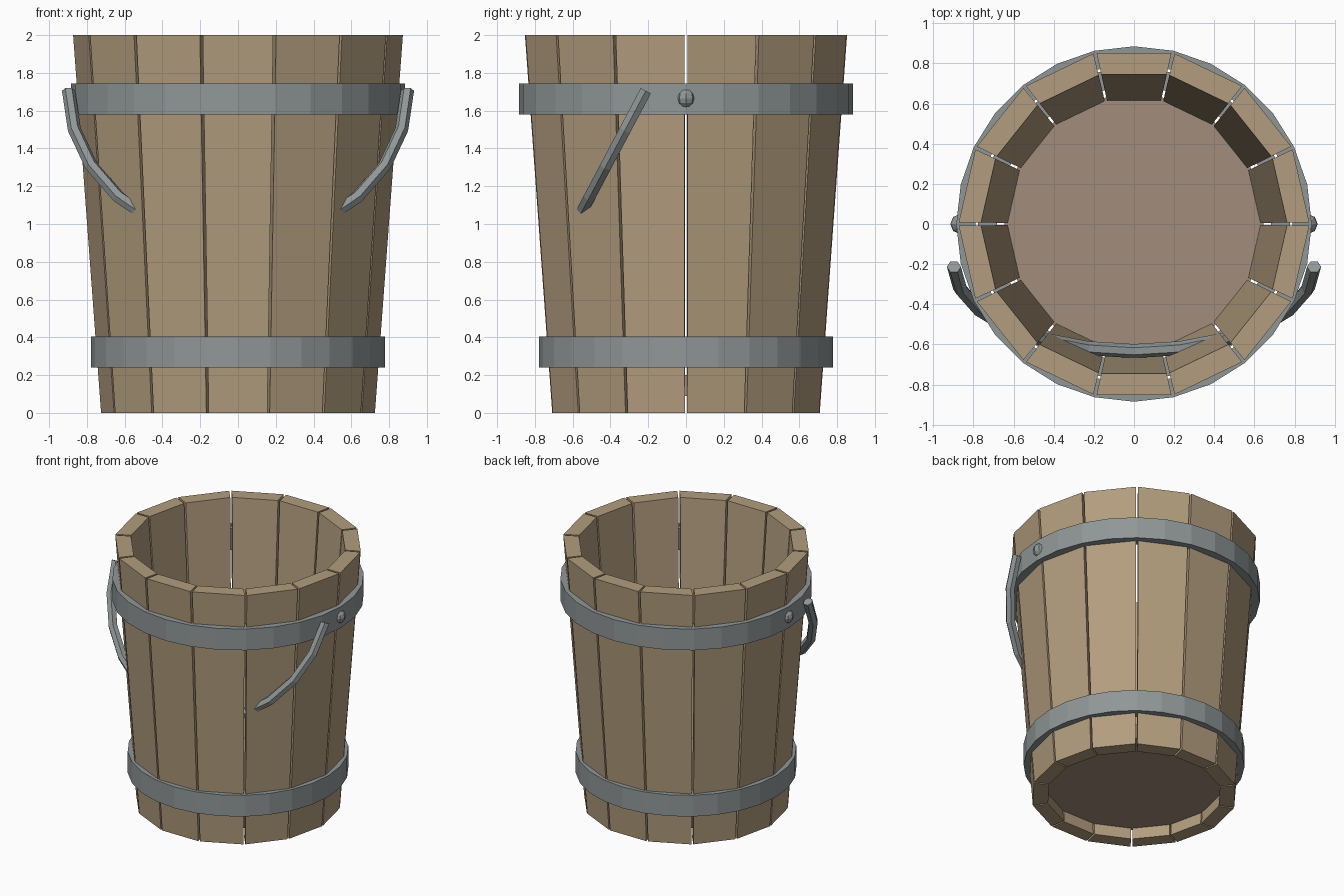
import bpy, bmesh, math
from mathutils import Vector

if "Cube" in bpy.data.objects:
    bpy.data.objects.remove(bpy.data.objects["Cube"])

N = 14                       # staves
STEP = 2 * math.pi / N
GAP = 0.009                  # half gap between staves, radians


def material(name, rgb):
    m = bpy.data.materials.new(name)
    m.diffuse_color = (*rgb, 1)
    m.use_nodes = True
    m.node_tree.nodes["Principled BSDF"].inputs["Base Color"].default_value = m.diffuse_color
    return m


wood = material("wood", (0.45, 0.34, 0.21))
floor_wood = material("floor_wood", (0.36, 0.27, 0.20))
metal = material("metal", (0.28, 0.31, 0.31))


def finish(name, bm, mat):
    bmesh.ops.recalc_face_normals(bm, faces=bm.faces)
    me = bpy.data.meshes.new(name)
    bm.to_mesh(me)
    bm.free()
    me.materials.append(mat)
    ob = bpy.data.objects.new(name, me)
    bpy.context.collection.objects.link(ob)
    return ob


def loft(name, rings, mat, closed=False):
    """Skin a list of point rings; cap the ends unless the loop is closed."""
    bm = bmesh.new()
    vs = [[bm.verts.new(p) for p in ring] for ring in rings]
    n = len(vs[0])
    pairs = list(zip(vs, vs[1:])) + ([(vs[-1], vs[0])] if closed else [])
    for a, b in pairs:
        for i in range(n):
            j = (i + 1) % n
            bm.faces.new((a[i], a[j], b[j], b[i]))
    if not closed:
        bm.faces.new(vs[0])
        bm.faces.new(vs[-1])
    return finish(name, bm, mat)


def polar(r, a, z):
    return Vector((r * math.cos(a), r * math.sin(a), z))


# Tapered staves
for k in range(N):
    a, b = k * STEP + GAP, (k + 1) * STEP - GAP
    rings = [[polar(ro, a, z), polar(ro, b, z), polar(ri, b, z), polar(ri, a, z)]
             for z, ro, ri in ((0, 0.725, 0.615), (2, 0.873, 0.762))]
    loft(f"stave_{k + 1}", rings, wood)

# Bottom board
loft("floor", [[polar(0.645, i * STEP / 2, z) for i in range(2 * N)]
               for z in (0.09, 0.2)], floor_wood)

# Metal hoops
for name, r, z0, z1 in (("lower_hoop", 0.777, 0.24, 0.405),
                        ("upper_hoop", 0.885, 1.58, 1.745)):
    rings = []
    for i in range(2 * N):
        t = i * STEP / 2
        rings.append([polar(r - 0.095, t, z0), polar(r, t, z0),
                      polar(r, t, z1), polar(r - 0.095, t, z1)])
    loft(name, rings, metal, closed=True)

# Rivets on the upper hoop
for side, x in (("left", -0.865), ("right", 0.865)):
    bm = bmesh.new()
    bmesh.ops.create_uvsphere(bm, u_segments=8, v_segments=6, radius=0.05)
    finish(f"{side}_rivet", bm, metal).location = (x, 0, 1.665)

# Semicircular handle hanging down to the front
pivot = Vector((0, -0.213, 1.705))
down = Vector((0, -0.468, -0.884)).normalized()
normal = Vector((1, 0, 0)).cross(down)
rings = []
for i in range(13):
    t = math.pi * i / 12
    radial = Vector((math.cos(t), 0, 0)) + down * math.sin(t)
    rings.append([pivot + radial * 0.897
                  + 0.035 * (radial * math.cos(s) + normal * math.sin(s))
                  for s in (j * math.pi / 3 for j in range(6))])
loft("handle", rings, metal)
